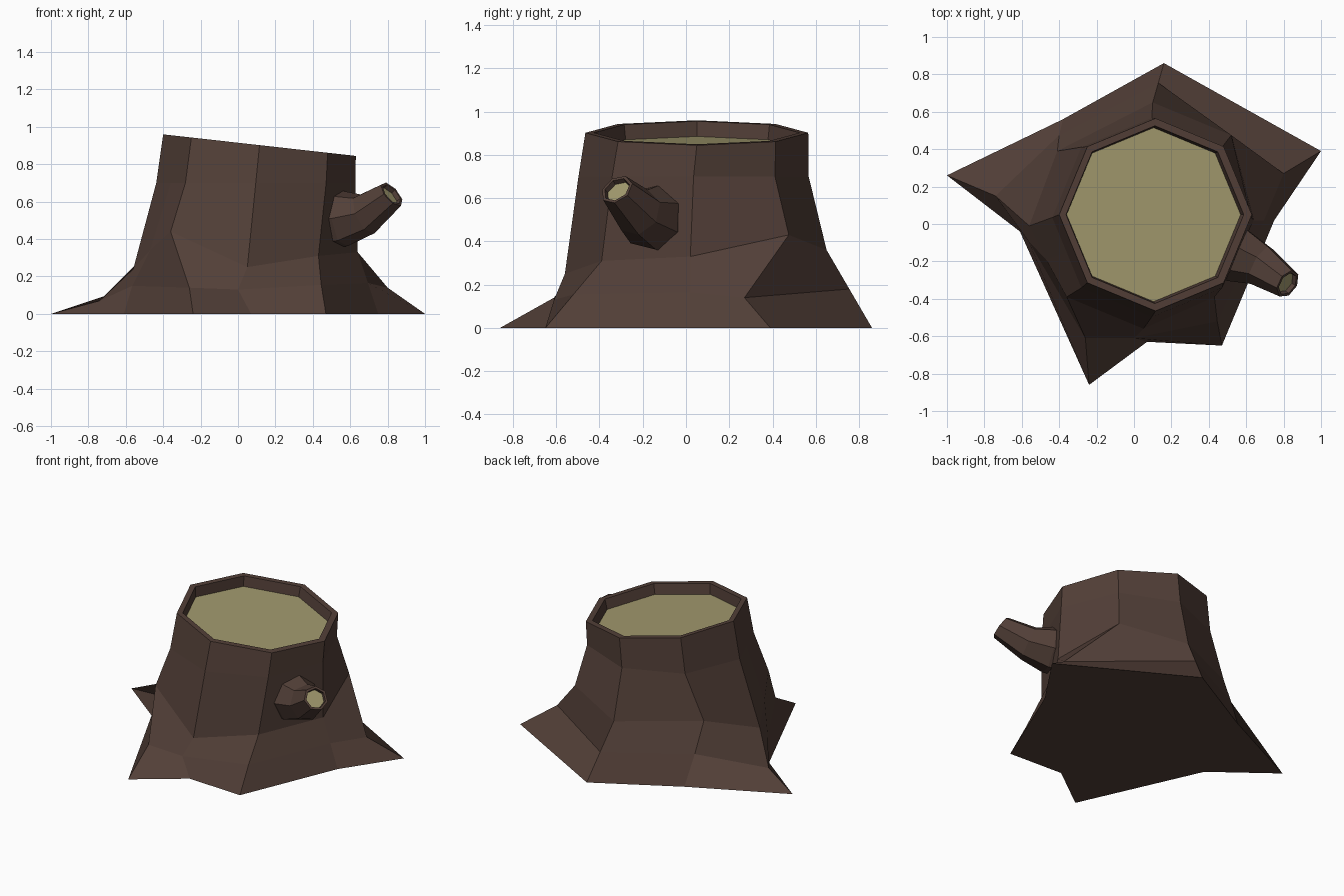
import bpy, bmesh, math
from mathutils import Vector

if "Cube" in bpy.data.objects:
    bpy.data.objects.remove(bpy.data.objects["Cube"])


def material(name, rgb):
    m = bpy.data.materials.new(name)
    m.diffuse_color = (*rgb, 1)
    m.use_nodes = True
    m.node_tree.nodes["Principled BSDF"].inputs["Base Color"].default_value = m.diffuse_color
    return m


BARK = material("brown bark", (0.085, 0.050, 0.039))
WOOD = material("pale cut wood", (0.36, 0.32, 0.155))


def loft(name, rings):
    """Skin a list of equal-length rings; first ring is the cut wood, last the closed end."""
    bm = bmesh.new()
    rows = [[bm.verts.new(p) for p in r] for r in rings]
    n = len(rows[0])
    for a, b in zip(rows, rows[1:]):
        for i in range(n):
            j = (i + 1) % n
            bm.faces.new((a[i], b[i], b[j], a[j]))
    cap = bm.faces.new(rows[0])
    cap.material_index = 1
    bm.faces.new(rows[-1][::-1])
    bmesh.ops.recalc_face_normals(bm, faces=bm.faces[:])
    me = bpy.data.meshes.new(name)
    bm.to_mesh(me)
    bm.free()
    me.materials.append(BARK)
    me.materials.append(WOOD)
    ob = bpy.data.objects.new(name, me)
    bpy.context.collection.objects.link(ob)
    return ob


def octagon(cx, cy, r, zf):
    """Octagon with one extra column in the middle of the 180-225 degree side."""
    pts = [(cx + r * math.cos(math.radians(a)), cy + r * math.sin(math.radians(a)))
           for a in range(0, 360, 45)]
    mid = tuple((p + q) / 2 for p, q in zip(pts[4], pts[5]))
    pts.insert(5, mid)
    return [(x, y, zf(x)) for x, y in pts]


def slope(drop):
    return lambda x: 0.915 - 0.112 * x - drop


# Trunk: sunken cut top, sloped rim, flared foot and root spikes
low = [(0.64, 0.02, 0.33), (0.52, 0.475, 0.43), (0.10, 0.65, 0.36),
       (-0.41, 0.39, 0.40), (-0.56, -0.01, 0.24), (-0.47, -0.19, 0.34),
       (-0.36, -0.39, 0.44), (0.05, -0.56, 0.25), (0.43, -0.39, 0.31)]
mid = [(0.695, 0.02, 0.165), (0.80, 0.27, 0.14), (0.13, 0.755, 0.18),
       (-0.40, 0.475, 0.20), (-0.74, 0.15, 0.07), (-0.565, -0.09, 0.15),
       (-0.26, -0.61, 0.14), (0.0, -0.61, 0.13), (0.445, -0.52, 0.155)]
foot = [(0.75, 0.02, 0), (1.0, 0.39, 0), (0.16, 0.86, 0),
        (-0.38, 0.56, 0), (-1.0, 0.26, 0), (-0.61, -0.04, 0),
        (-0.24, -0.86, 0), (0.07, -0.63, 0), (0.47, -0.65, 0)]
loft("stump_trunk", [
    octagon(0.105, 0.05, 0.465, slope(0.07)),
    octagon(0.112, 0.05, 0.475, slope(0)),
    octagon(0.115, 0.05, 0.515, slope(0)),
    octagon(0.095, 0.035, 0.532, lambda x: 0.70),
    low, mid, foot])


# Branch stub: bent tapering tube with recessed cut end
def ring(c, d, r, n=7):
    d = Vector(d).normalized()
    u = d.cross(Vector((0, 0, 1))).normalized()
    v = u.cross(d)
    return [Vector(c) + r * (math.cos(2 * math.pi * i / n) * u + math.sin(2 * math.pi * i / n) * v)
            for i in range(n)]


end = Vector((0.66, -0.42, 0.60)).normalized()
tip = Vector((0.822, -0.32, 0.64))
loft("branch_stub", [
    ring(tip - 0.025 * end, end, 0.062),
    ring(tip, end, 0.065),
    ring(tip, end, 0.08),
    ring((0.68, -0.22, 0.535), (0.80, -0.45, 0.38), 0.115),
    ring((0.56, -0.165, 0.51), (0.91, -0.40, 0.1), 0.152),
    ring((0.48, -0.13, 0.50), (0.91, -0.40, 0.1), 0.152)])
